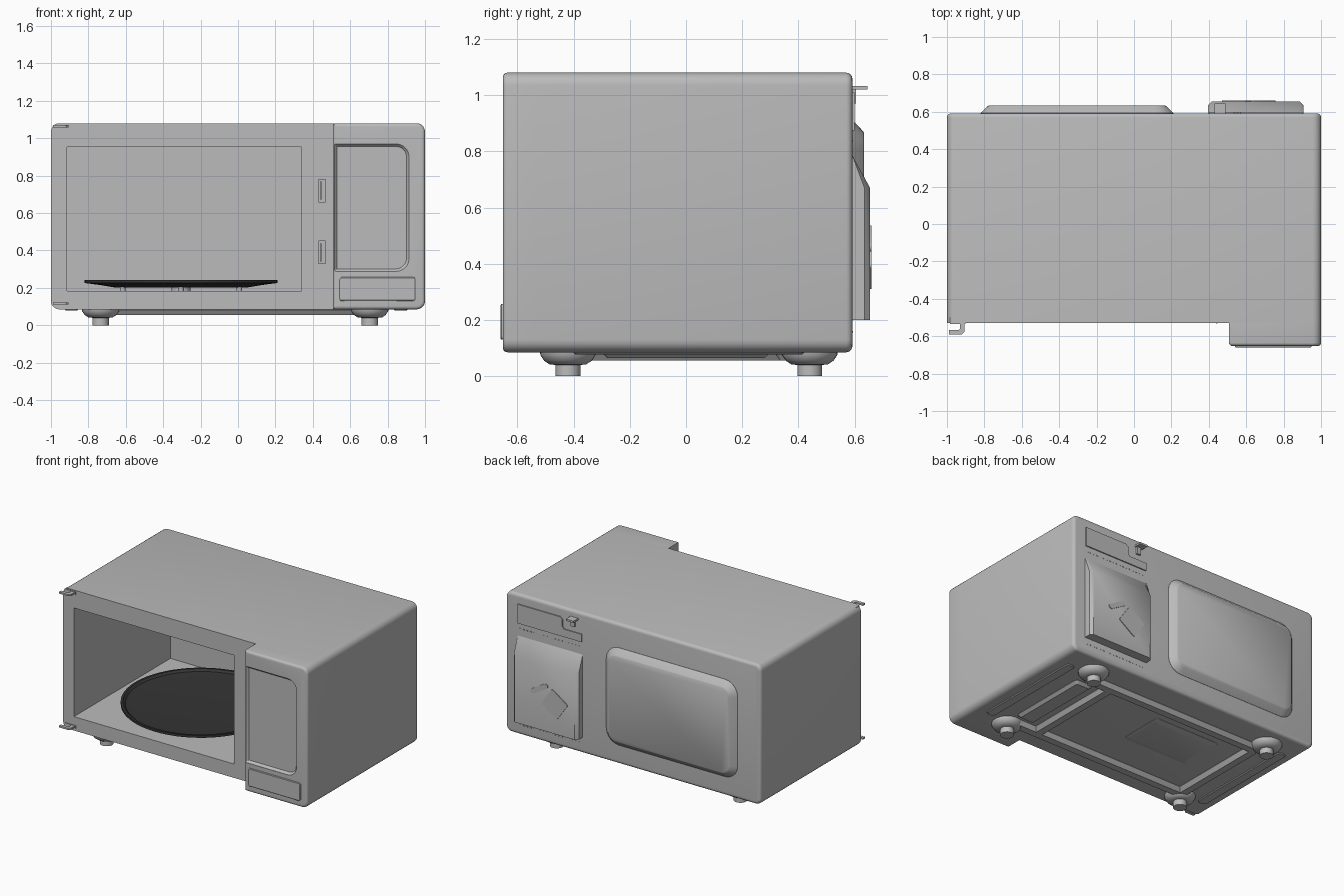
import bpy, bmesh, math
from mathutils import Matrix, Vector

if "Cube" in bpy.data.objects:
    bpy.data.objects.remove(bpy.data.objects["Cube"], do_unlink=True)


def material(name, value):
    m = bpy.data.materials.new(name)
    m.use_nodes = True
    colour = (value, value, value, 1)
    m.diffuse_color = colour
    m.node_tree.nodes["Principled BSDF"].inputs["Base Color"].default_value = colour
    return m


GREY = material("casing grey", 0.5)
DARK = material("turntable charcoal", 0.035)


def finish(name, bm, mat=GREY):
    bmesh.ops.recalc_face_normals(bm, faces=bm.faces)
    mesh = bpy.data.meshes.new(name)
    bm.to_mesh(mesh)
    bm.free()
    mesh.materials.append(mat)
    ob = bpy.data.objects.new(name, mesh)
    bpy.context.collection.objects.link(ob)
    smooth(ob)
    return ob


def smooth(ob):
    bpy.ops.object.select_all(action="DESELECT")
    ob.select_set(True)
    bpy.context.view_layer.objects.active = ob
    bpy.ops.object.shade_smooth_by_angle(angle=math.radians(35))


def rrect(x0, x1, z0, z1, left=0.0, right=None, inset=0.0):
    """Rounded rectangle outline with separate radii for its two sides."""
    right = left if right is None else right
    x0, x1, z0, z1 = x0 + inset, x1 - inset, z0 + inset, z1 - inset
    pts = []
    for cx, cz, sx, sz, r, start in ((x1, z1, -1, -1, right, 0), (x0, z1, 1, -1, left, 90),
                                     (x0, z0, 1, 1, left, 180), (x1, z0, -1, 1, right, 270)):
        r = max(r - inset, 0.0005)
        for i in range(6):
            a = math.radians(start + 18 * i)
            pts.append((cx + sx * r + r * math.cos(a), cz + sz * r + r * math.sin(a)))
    return pts


def loft(name, sections, axis="y", mat=GREY):
    """Join matching outlines placed along an axis and cap both ends."""
    bm = bmesh.new()
    place = {"x": lambda a, b, t: (t, a, b), "y": lambda a, b, t: (a, t, b),
             "z": lambda a, b, t: (a, b, t)}[axis]
    rings = [[bm.verts.new(place(a, b, t)) for a, b in pts] for pts, t in sections]
    for lower, upper in zip(rings, rings[1:]):
        for i in range(len(lower)):
            j = (i + 1) % len(lower)
            bm.faces.new((lower[i], lower[j], upper[j], upper[i]))
    bm.faces.new(rings[0])
    bm.faces.new(rings[-1])
    return finish(name, bm, mat)


def box(name, x, y, z, mat=GREY):
    bm = bmesh.new()
    size = [Vector((p[0], p[1])) for p in (x, y, z)]
    centre = Vector([(p[0] + p[1]) / 2 for p in size])
    scale = Matrix.Diagonal([p[1] - p[0] for p in size] + [1])
    bmesh.ops.create_cube(bm, size=1, matrix=Matrix.Translation(centre) @ scale)
    return finish(name, bm, mat)


def lathe(name, profile, x, y, steps=32, mat=GREY):
    bm = bmesh.new()
    verts = [bm.verts.new((r, 0, z)) for r, z in profile]
    edges = [bm.edges.new(pair) for pair in zip(verts, verts[1:])]
    bmesh.ops.spin(bm, geom=verts + edges, axis=(0, 0, 1), cent=(0, 0, 0),
                   angle=math.tau, steps=steps)
    bmesh.ops.remove_doubles(bm, verts=bm.verts, dist=0.0001)
    bmesh.ops.translate(bm, verts=bm.verts, vec=(x, y, 0))
    return finish(name, bm, mat)


def cut(target, cutter):
    mod = target.modifiers.new("cut", "BOOLEAN")
    mod.operation, mod.solver, mod.object = "DIFFERENCE", "EXACT", cutter
    bpy.ops.object.select_all(action="DESELECT")
    target.select_set(True)
    bpy.context.view_layer.objects.active = target
    bpy.ops.object.modifier_apply(modifier=mod.name)
    bpy.data.objects.remove(cutter, do_unlink=True)
    smooth(target)


def edge_round(box_size, t_flat, t_end, left, right, r):
    """Sections for a rounded edge running from t_flat out to t_end."""
    return [(rrect(*box_size, left, right, r * (1 - math.cos(a))),
             t_flat + (t_end - t_flat) * math.sin(a))
            for a in (math.pi / 2 * i / 4 for i in range(5))]


# Casing with the cooking cavity and latch slots
shell = (-1, 1, 0.085, 1.08)
casing = loft("casing", [(rrect(*shell, 0.045), -0.53)]
              + edge_round(shell, 0.57, 0.592, 0.045, 0.045, 0.022))
cut(casing, box("cavity_cutter", (-0.915, 0.34), (-0.6, 0.55), (0.183, 0.953)))
for z in (0.33, 0.66):
    cut(casing, box("slot_cutter", (0.43, 0.468), (-0.6, -0.49), (z, z + 0.12)))
    box("latch_slot_lip", (0.438, 0.446), (-0.533, -0.5), (z + 0.012, z + 0.108))

# Control panel block with a recessed face and an opening button
front = (0.508, 1, 0.085, 1.08)
panel = loft("control_panel", [(rrect(*front, 0.002, 0.045), -0.53)]
             + edge_round(front, -0.635, -0.652, 0.002, 0.045, 0.017))
face = (0.515, 0.915, 0.288, 0.97)
cut(panel, loft("face_cutter", [(rrect(*face, 0.01, 0.07), -0.67),
                                (rrect(*face, 0.01, 0.07), -0.65),
                                (rrect(*face, 0.01, 0.07, 0.014), -0.634)]))
loft("door_button", [(rrect(0.54, 0.95, 0.13, 0.257, 0.012), -0.645),
                     (rrect(0.54, 0.95, 0.13, 0.257, 0.012), -0.657),
                     (rrect(0.54, 0.95, 0.13, 0.257, 0.012, inset=0.004), -0.66)])

# Door hinges: bent tabs on the left edge of the opening
tab = [(-0.905, -0.52), (-0.905, -0.575), (-0.92, -0.59), (-0.99, -0.59),
       (-0.99, -0.567), (-0.937, -0.567), (-0.93, -0.56), (-0.93, -0.52)]
for name, z in (("lower_hinge", 0.11), ("upper_hinge", 1.058)):
    loft(name, [(tab, z), (tab, z + 0.012)], "z")
    box(name + "_plate", (-0.985, -0.9), (-0.535, -0.5), (z - 0.008, z + 0.014))

# Turntable plate, its hub and support rollers
CX, CY = -0.305, 0.02
lathe("turntable", [(0, 0.203), (0.36, 0.203), (0.43, 0.215), (0.515, 0.226), (0.515, 0.243),
                    (0.5, 0.243), (0.485, 0.23), (0.4, 0.222), (0, 0.222)], CX, CY, 64, DARK)
lathe("turntable_hub", [(0, 0.18), (0.05, 0.18), (0.05, 0.205), (0, 0.205)], CX, CY)
for i in range(6):
    a = math.radians(30 + 60 * i)
    lathe("roller", [(0, 0.18), (0.015, 0.18), (0.015, 0.205), (0, 0.205)],
          CX + 0.36 * math.cos(a), CY + 0.36 * math.sin(a), 12)

# Rear bulge behind the cavity
bulge = (-0.82, 0.21, 0.22, 0.91)
loft("rear_bulge", [(rrect(*bulge, 0.1), 0.58), (rrect(*bulge, 0.1), 0.593),
                    (rrect(*bulge, 0.1, inset=0.038), 0.63),
                    (rrect(*bulge, 0.1, inset=0.045), 0.634)])

# Rear vent cover with a sloping top
side = [(0.58, 0.2), (0.655, 0.2), (0.655, 0.67), (0.592, 0.785), (0.58, 0.785)]
edge = [(y - 0.02 if y > 0.6 else y, z) for y, z in side]
loft("vent_cover", [(edge, 0.395), (side, 0.415), (side, 0.885), (edge, 0.905)], "x")


def turned_plate(name, x, z, w, h, r, degrees):
    c, s = math.cos(math.radians(degrees)), math.sin(math.radians(degrees))
    pts = [(x + a * c - b * s, z + a * s + b * c)
           for a, b in rrect(-w / 2, w / 2, -h / 2, h / 2, r)]
    return loft(name, [(pts, 0.65), (pts, 0.66)])


turned_plate("cover_label", 0.57, 0.41, 0.15, 0.15, 0.01, 35)
turned_plate("cover_rib", 0.69, 0.49, 0.15, 0.035, 0.017, -30)

# Stepped plate and cord hook above the cover
step = [(0.9, 0.875), (0.9, 1.01), (0.57, 1.01), (0.55, 0.995), (0.55, 0.945),
        (0.535, 0.93), (0.4, 0.93), (0.4, 0.875)]
loft("rear_plate", [(step, 0.58), (step, 0.6)])
box("cord_hook_stem", (0.45, 0.48), (0.58, 0.605), (0.97, 1.03))
box("cord_hook", (0.43, 0.49), (0.585, 0.645), (1.02, 1.033))

# Small rows of vent ticks
for i in range(18):
    x = 0.42 + 0.027 * i
    for z in (0.155, 0.835):
        box("rear_vent_tick", (x, x + 0.01), (0.58, 0.594), (z, z + 0.006))

# Feet on flared mounts
for x in (-0.735, 0.705):
    for y in (-0.42, 0.44):
        lathe("foot", [(0, 0), (0.044, 0), (0.044, 0.04), (0.065, 0.042), (0.085, 0.055),
                       (0.098, 0.075), (0.1, 0.09), (0, 0.09)], x, y)

# Pressed ridges and plates under the base
def pressing(name, x0, x1, y0, y1, depth, slope=0.02):
    outline = (x0, x1, y0, y1, 0.03)
    loft(name, [(rrect(*outline), 0.09), (rrect(*outline), 0.083),
                (rrect(*outline, inset=slope), 0.085 - depth)], "z")


for y in (-0.37, 0.36):
    pressing("base_cross_ridge", -0.74, 0.7, y - 0.045, y + 0.045, 0.03)
for x in (-0.7, 0.5):
    pressing("base_side_ridge", x - 0.045, x + 0.045, -0.37, 0.37, 0.03)
pressing("base_panel_boss", -0.5, 0.02, -0.08, 0.25, 0.012, 0.04)
pressing("base_channel_pad", 0.59, 0.73, -0.3, 0.3, 0.02)
for x in (-0.89, 0.87):
    pressing("base_edge_strip", x - 0.035, x + 0.035, -0.4, 0.42, 0.007, 0.005)
